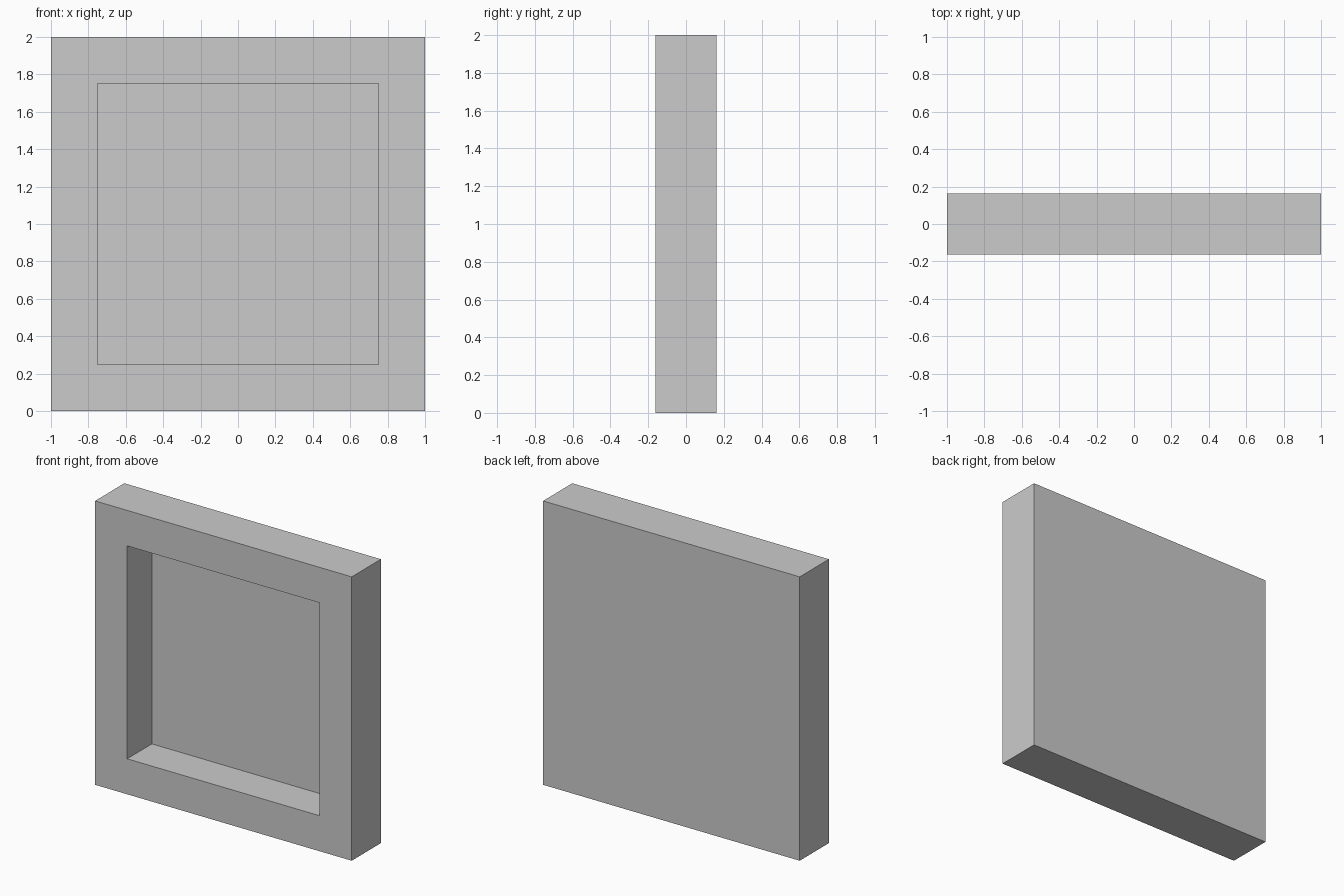
import bpy, bmesh
from mathutils import Vector

if "Cube" in bpy.data.objects:
    bpy.data.objects.remove(bpy.data.objects["Cube"])

SIZE, THICK = 2.0, 0.325
BORDER, DEPTH = 0.25, 0.275

# Square slab standing on the ground
bm = bmesh.new()
bmesh.ops.create_cube(bm, size=1)
bmesh.ops.scale(bm, vec=(SIZE, THICK, SIZE), verts=bm.verts)
bmesh.ops.translate(bm, vec=(0, 0, SIZE / 2), verts=bm.verts)
bm.normal_update()

# Border and square recess in the front face
front = min(bm.faces, key=lambda f: f.calc_center_median().y)
bmesh.ops.inset_region(bm, faces=[front], thickness=BORDER, use_even_offset=True)
pocket = bmesh.ops.extrude_discrete_faces(bm, faces=[front])["faces"][0]
bmesh.ops.translate(bm, vec=Vector((0, DEPTH, 0)), verts=pocket.verts)
bmesh.ops.recalc_face_normals(bm, faces=bm.faces)

mesh = bpy.data.meshes.new("recessed_panel")
bm.to_mesh(mesh)
bm.free()
panel = bpy.data.objects.new("recessed_panel", mesh)
bpy.context.collection.objects.link(panel)
